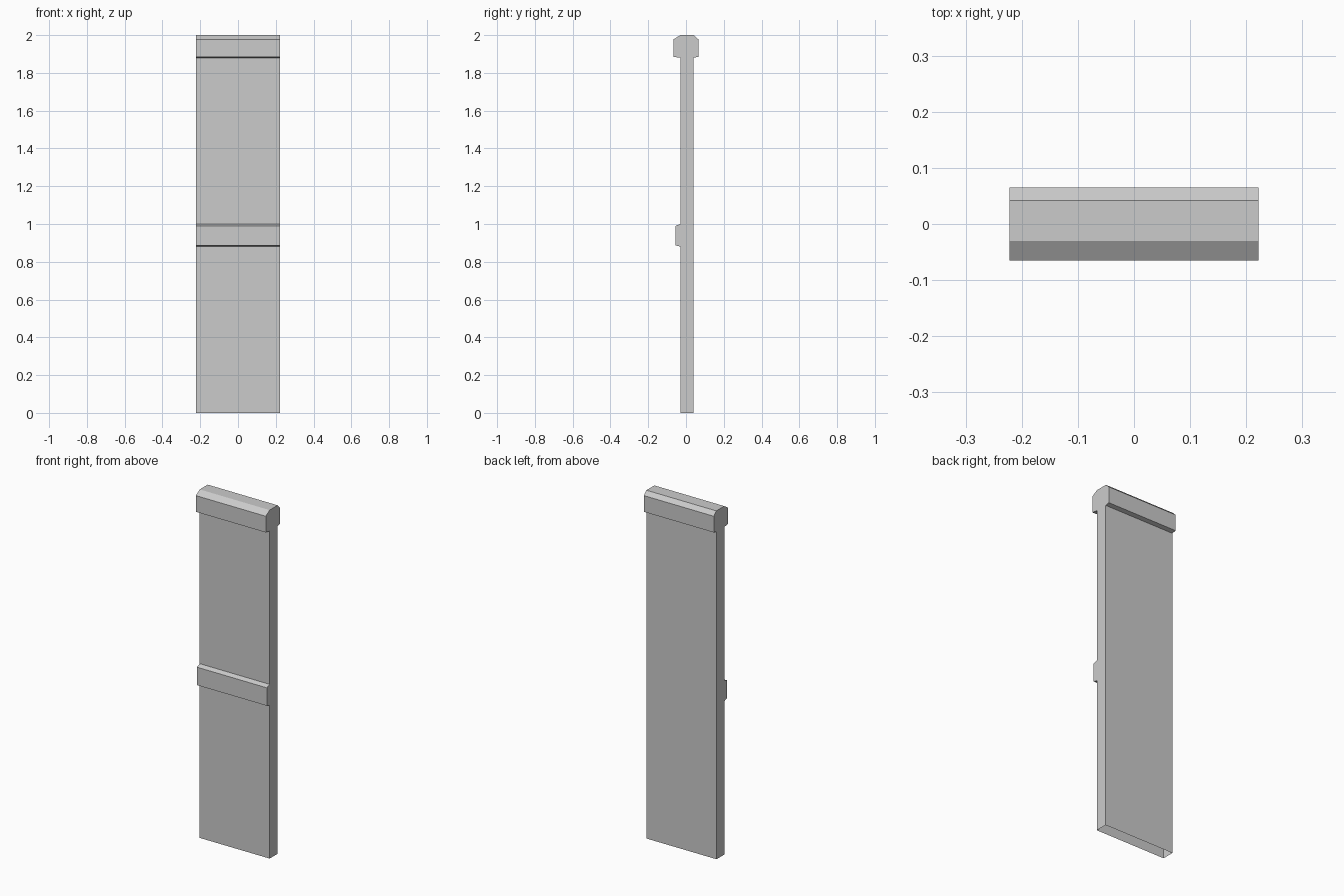
import bpy
import bmesh

cube = bpy.data.objects.get("Cube")
if cube:
    bpy.data.objects.remove(cube, do_unlink=True)

HALF_WIDTH = 0.222

# One plain grey for the whole panel
grey = bpy.data.materials.new("plain_grey")
grey.use_nodes = True
colour = (0.6, 0.6, 0.6, 1)
grey.diffuse_color = colour
grey.node_tree.nodes["Principled BSDF"].inputs["Base Color"].default_value = colour

# Side profile (y, z): front foot, raised band, coping, back foot
front_band = [(-0.03, 0.88), (-0.056, 0.887), (-0.056, 0.99), (-0.03, 1.0)]
coping = [(-0.03, 1.88), (-0.065, 1.885), (-0.065, 1.978), (-0.03, 2.0),
          (0.042, 2.0), (0.065, 1.978), (0.065, 1.885), (0.04, 1.88)]
profile = [(-0.03, 0)] + front_band + coping + [(0.04, 0)]

# Sweep the profile across the width, leaving the underside open
bm = bmesh.new()
left, right = ([bm.verts.new((x, y, z)) for y, z in profile]
               for x in (HALF_WIDTH, -HALF_WIDTH))
bm.faces.new(left)
bm.faces.new(right)
for i in range(len(profile) - 1):
    bm.faces.new((left[i], left[i + 1], right[i + 1], right[i]))
bmesh.ops.recalc_face_normals(bm, faces=bm.faces)

mesh = bpy.data.meshes.new("wall_panel")
bm.to_mesh(mesh)
bm.free()
mesh.materials.append(grey)
bpy.context.collection.objects.link(bpy.data.objects.new("wall_panel", mesh))
